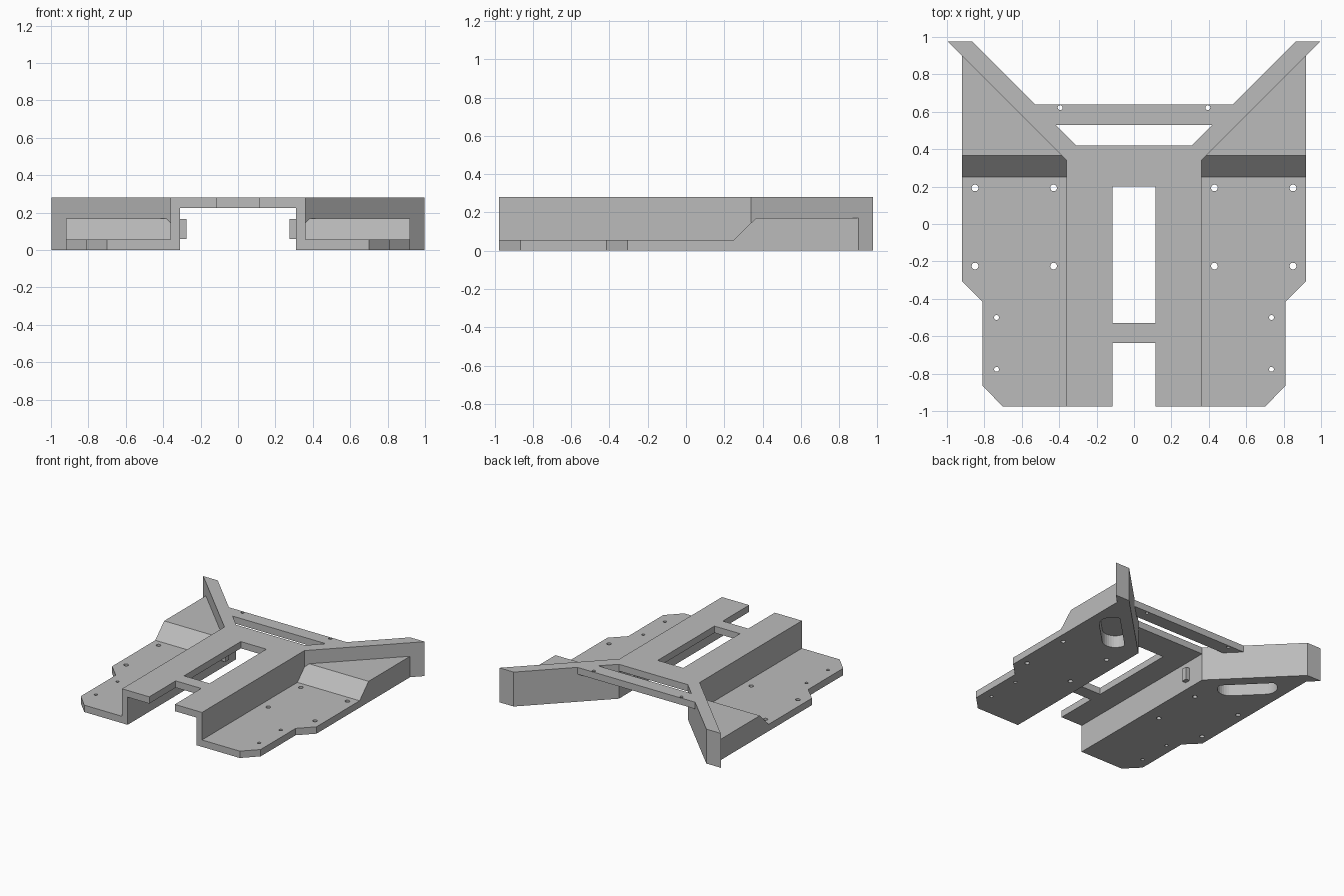
import bpy
import bmesh
from math import cos, sin, pi
from mathutils import Vector

if "Cube" in bpy.data.objects:
    bpy.data.objects.remove(bpy.data.objects["Cube"], do_unlink=True)

grey = bpy.data.materials.new("plain_grey")
grey.use_nodes = True
colour = (0.5, 0.5, 0.5, 1)
grey.diffuse_color = colour
grey.node_tree.nodes["Principled BSDF"].inputs["Base Color"].default_value = colour

FRONT, BACK, TOP = -0.977, 0.977, 0.28
DECK_Z, FLOOR_Z, RAISED_Z = 0.225, 0.056, 0.17


def add_prism(bm, points, low, high, axis="z"):
    """Extrude a closed outline along z, or a (y, z) profile along x."""
    def place(p, t):
        return (p[0], p[1], t) if axis == "z" else (t, p[0], p[1])
    bottom = [bm.verts.new(place(p, low)) for p in points]
    top = [bm.verts.new(place(p, high)) for p in points]
    bm.faces.new(bottom[::-1])
    bm.faces.new(top)
    for i in range(len(points)):
        j = (i + 1) % len(points)
        bm.faces.new((bottom[i], bottom[j], top[j], top[i]))


def make(name, prisms):
    bm = bmesh.new()
    for prism in prisms:
        add_prism(bm, *prism)
    bmesh.ops.recalc_face_normals(bm, faces=bm.faces)
    mesh = bpy.data.meshes.new(name)
    bm.to_mesh(mesh)
    bm.free()
    mesh.materials.append(grey)
    obj = bpy.data.objects.new(name, mesh)
    bpy.context.collection.objects.link(obj)
    return obj


def apply(obj, mod):
    bpy.context.view_layer.objects.active = obj
    bpy.ops.object.modifier_apply(modifier=mod.name)


def cut(obj, prisms):
    cutter = make("cutter", prisms)
    cutter.hide_render = True
    mod = obj.modifiers.new("cut", "BOOLEAN")
    mod.operation = "DIFFERENCE"
    mod.solver = "EXACT"
    mod.object = cutter
    apply(obj, mod)
    bpy.data.objects.remove(cutter, do_unlink=True)


def mirror(obj):
    apply(obj, obj.modifiers.new("mirror", "MIRROR"))


def rect(x0, x1, y0, y1):
    return [(x0, y0), (x1, y0), (x1, y1), (x0, y1)]


def circle(x, y, r, n=24):
    return [(x + r * cos(2 * pi * i / n), y + r * sin(2 * pi * i / n)) for i in range(n)]


def stadium(x, y, length, radius, angle, n=16):
    points = []
    for end in (0, pi):
        centre = Vector((x, y)) + Vector((cos(angle + end), sin(angle + end))) * (length / 2 - radius)
        for i in range(n + 1):
            a = angle + end - pi / 2 + pi * i / n
            points.append((centre.x + radius * cos(a), centre.y + radius * sin(a)))
    return points


# Side floors: low in front, ramping up to a raised rear
floor = make("side_floors", [([
    (0.36, FRONT), (0.70, FRONT), (0.81, -0.865), (0.81, -0.415),
    (0.92, -0.305), (0.92, 0.90), (0.36, 0.34)], 0, 0.26)])
cut(floor, [([(-1.1, FLOOR_Z), (0.25, FLOOR_Z), (0.365, RAISED_Z),
              (1.1, RAISED_Z), (1.1, 0.5), (-1.1, 0.5)], -0.1, 1.1, "x")])

# Screw holes and the slanted blind pocket underneath
holes = [(x, y, 0.018) for x in (0.43, 0.85) for y in (0.193, -0.225)]
holes += [(0.735, y, 0.013) for y in (-0.5, -0.777)]
cut(floor, [(circle(*h), -0.1, 0.4) for h in holes])
cut(floor, [(stadium(0.65, 0.54, 0.45, 0.097, pi / 4), -0.1, 0.1)])
mirror(floor)

# Channel walls running into the diagonal rear wings
walls = make("walls_and_wings", [([
    (0.31, FRONT), (0.36, FRONT), (0.36, 0.34), (0.997, BACK),
    (0.867, BACK), (0.31, 0.42)], 0, TOP)])
mirror(walls)

# Small tabs on the inner wall faces
tabs = make("inner_tabs", [(rect(0.275, 0.31, 0.23, 0.275), 0.06, 0.165)])
mirror(tabs)

# Raised centre deck with a slot and a front notch
deck = make("centre_deck", [(rect(-0.31, 0.31, FRONT, 0.42), DECK_Z, TOP)])
cut(deck, [(rect(-0.115, 0.115, -0.53, 0.2), 0, 0.5),
           (rect(-0.115, 0.115, -1.2, -0.637), 0, 0.5)])

# Rear cross bar between the wings
bar = make("rear_bar", [([
    (-0.42, 0.53), (0.42, 0.53), (0.53, 0.64), (-0.53, 0.64)], DECK_Z, TOP)])
cut(bar, [(circle(x, 0.622, 0.013), 0, 0.5) for x in (-0.395, 0.395)])
